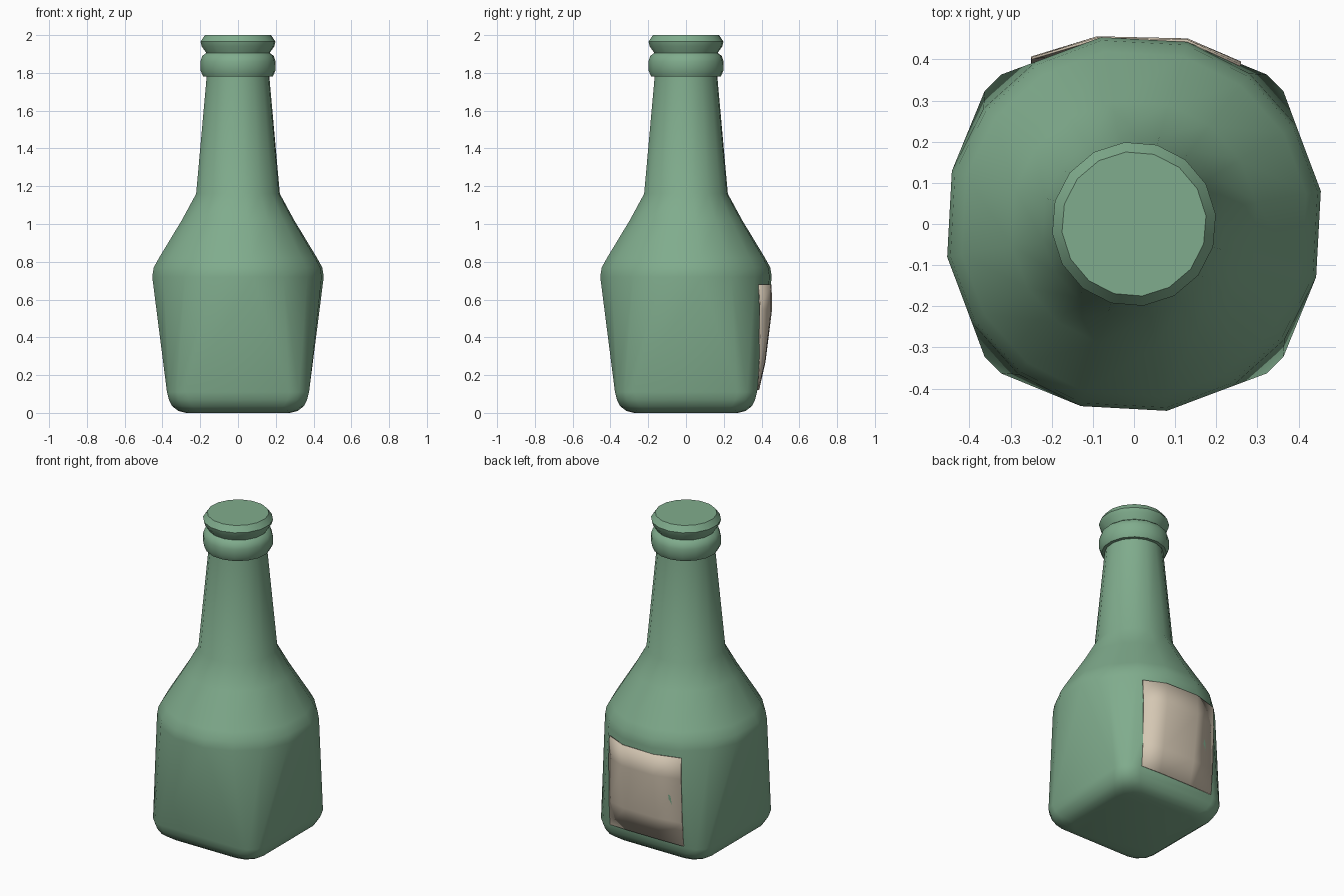
import bpy, bmesh, math

if "Cube" in bpy.data.objects:
    bpy.data.objects.remove(bpy.data.objects["Cube"])


def material(name, rgb):
    m = bpy.data.materials.new(name)
    m.diffuse_color = (*rgb, 1)
    m.use_nodes = True
    m.node_tree.nodes["Principled BSDF"].inputs["Base Color"].default_value = m.diffuse_color
    return m


green = material("bottle_green", (0.216, 0.413, 0.266))
cream = material("label_cream", (0.66, 0.57, 0.45))


def finish(name, bm, mat, angle):
    bmesh.ops.recalc_face_normals(bm, faces=bm.faces[:])
    me = bpy.data.meshes.new(name)
    bm.to_mesh(me)
    bm.free()
    ob = bpy.data.objects.new(name, me)
    bpy.context.collection.objects.link(ob)
    me.materials.append(mat)
    bpy.ops.object.select_all(action='DESELECT')
    ob.select_set(True)
    bpy.context.view_layer.objects.active = ob
    bpy.ops.object.shade_smooth_by_angle(angle=math.radians(angle))
    return ob


def four_fold(quarter):
    """Repeat four points round the z axis to make a 16-point ring."""
    pts = list(quarter)
    out = []
    for _ in range(4):
        out += pts
        pts = [(-y, x) for x, y in pts]
    return out


def square_ring(h):
    # rounded square: corner points measured in from the half width h
    a, b, c = h, h - 0.013, h - 0.053
    d = h - 0.105
    return four_fold([(a, d), (b, c), (c, b), (d, a)])


def round_ring(r, first, step):
    return four_fold([(r * math.cos(math.radians(first + i * step)),
                       r * math.sin(math.radians(first + i * step))) for i in range(4)])


# Bottle: rounded square base lofted into a slightly twisted round neck
rings = [(z, square_ring(h)) for z, h in
         [(0, 0.275), (0.01, 0.315), (0.035, 0.348), (0.07, 0.366), (0.11, 0.376)]]
rings += [(z, round_ring(r, 10, 21.25)) for z, r in
          [(0.72, 0.461), (0.77, 0.453), (0.82, 0.425), (1.02, 0.302), (1.16, 0.225)]]
rings += [(z, round_ring(r, 6.5, 22.5)) for z, r in
          [(1.78, 0.167), (1.781, 0.185), (1.81, 0.199), (1.86, 0.2), (1.89, 0.19),
           (1.905, 0.17), (1.91, 0.172), (1.94, 0.193), (1.965, 0.2), (2.0, 0.176)]]

bm = bmesh.new()
loops = [[bm.verts.new((x, y, z)) for x, y in ring] for z, ring in rings]
for lo, hi in zip(loops, loops[1:]):
    for i in range(16):
        j = (i + 1) % 16
        bm.faces.new((lo[i], lo[j], hi[j], hi[i]))
bm.faces.new(loops[0][::-1])
bm.faces.new(loops[-1])
finish("bottle", bm, green, 40)

# Paper label wrapped on the back face
xs = (-0.25, -0.09, 0.13, 0.26)
rows = [(0.12, (0.383, 0.387, 0.387, 0.381)),
        (0.27, (0.396, 0.421, 0.418, 0.391)),
        (0.55, (0.407, 0.456, 0.451, 0.395)),
        (0.68, (0.405, 0.453, 0.448, 0.388))]
bm = bmesh.new()
grid = [[bm.verts.new((x, y, z)) for x, y in zip(xs, ys)] for z, ys in rows]
for lo, hi in zip(grid, grid[1:]):
    for i in range(3):
        bm.faces.new((lo[i + 1], lo[i], hi[i], hi[i + 1]))
label = finish("label", bm, cream, 40)
mod = label.modifiers.new("thickness", 'SOLIDIFY')
mod.thickness = 0.006
mod.offset = -1 if label.data.polygons[0].normal.y > 0 else 1
